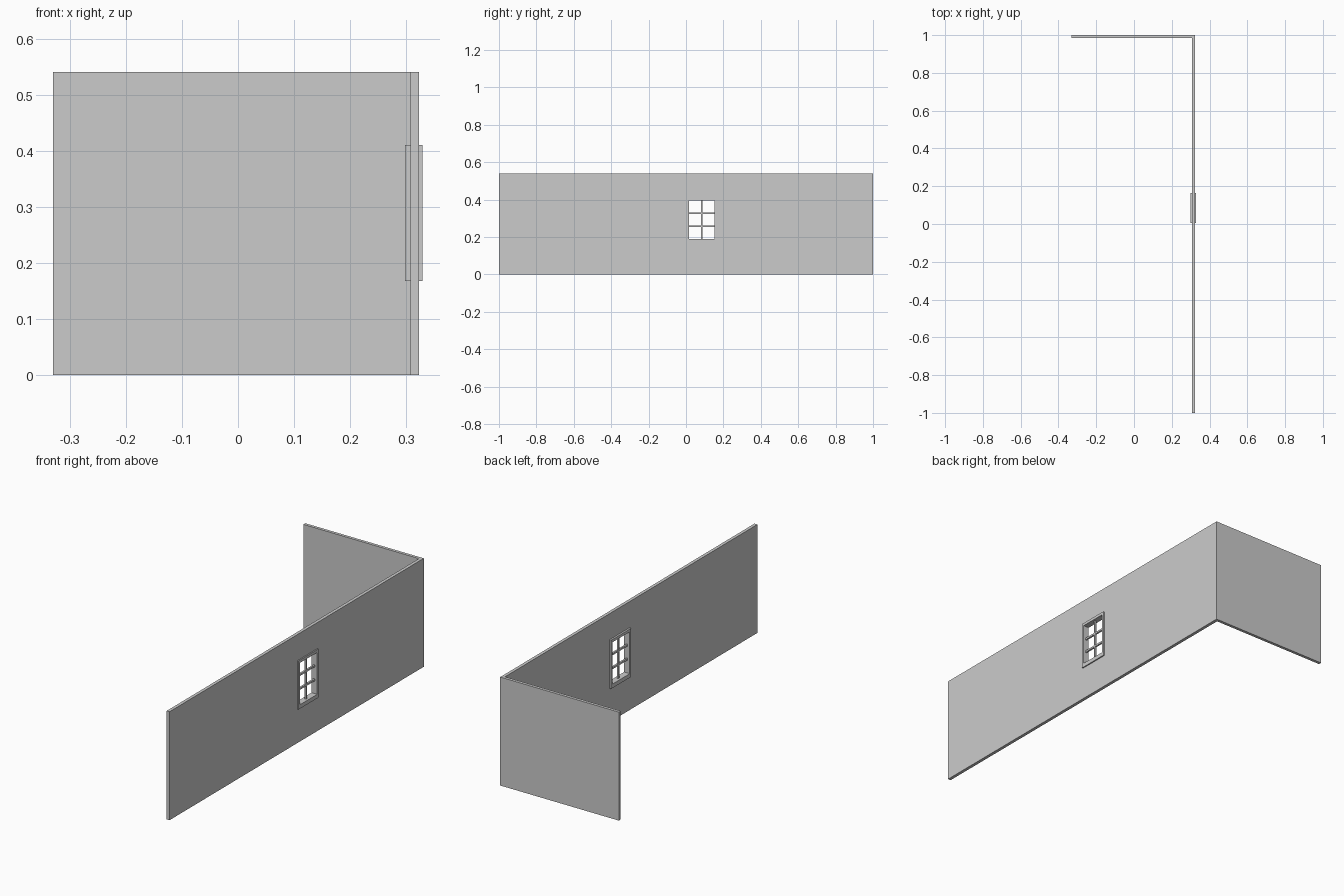
import bpy, bmesh

if "Cube" in bpy.data.objects:
    bpy.data.objects.remove(bpy.data.objects["Cube"])

Y, Z = 0.085, 0.289          # window centre
FW, FH = 0.158, 0.242        # frame outside size
OW, OH = 0.136, 0.208        # frame opening size
OZ = 0.292                   # opening centre height
X = 0.3135                   # window centre depth


def mesh_object(name, bm):
    bmesh.ops.recalc_face_normals(bm, faces=bm.faces[:])
    me = bpy.data.meshes.new(name)
    bm.to_mesh(me)
    bm.free()
    ob = bpy.data.objects.new(name, me)
    bpy.context.collection.objects.link(ob)
    return ob


def box(name, centre, size):
    bm = bmesh.new()
    bmesh.ops.create_cube(bm, size=1)
    for v in bm.verts:
        v.co = [c + s * p for c, s, p in zip(centre, size, v.co)]
    return mesh_object(name, bm)


def extrude(name, outline, offset):
    bm = bmesh.new()
    face = bm.faces.new([bm.verts.new(p) for p in outline])
    new = bmesh.ops.extrude_face_region(bm, geom=[face], use_keep_orig=True)["geom"]
    bmesh.ops.translate(bm, vec=offset,
                        verts=[g for g in new if isinstance(g, bmesh.types.BMVert)])
    return mesh_object(name, bm)


def cut(target, cutter):
    mod = target.modifiers.new("opening", "BOOLEAN")
    mod.operation = "DIFFERENCE"
    mod.solver = "EXACT"
    mod.object = cutter
    cutter.hide_render = True
    cutter.hide_viewport = True


# L-shaped wall with window hole
outline = [(0.323, -1), (0.323, 1), (-0.33, 1), (-0.33, 0.985), (0.307, 0.985), (0.307, -1)]
walls = extrude("corner_walls", [(x, y, 0) for x, y in outline], (0, 0, 0.54))
cut(walls, box("wall_cutter", (X, Y, OZ), (0.2, OW + 0.004, OH + 0.004)))

# Window surround projecting on both faces
frame = box("window_frame", (X, Y, Z), (0.031, FW, FH))
cut(frame, box("frame_cutter", (X, Y, OZ), (0.2, OW, OH)))

# Glazing bars: one upright, two crossbars
box("upright_bar", (X, Y, OZ), (0.009, 0.009, OH + 0.006))
for i in (-1, 1):
    box("crossbar", (X, Y, OZ + i * OH / 6), (0.009, OW + 0.006, 0.009))
